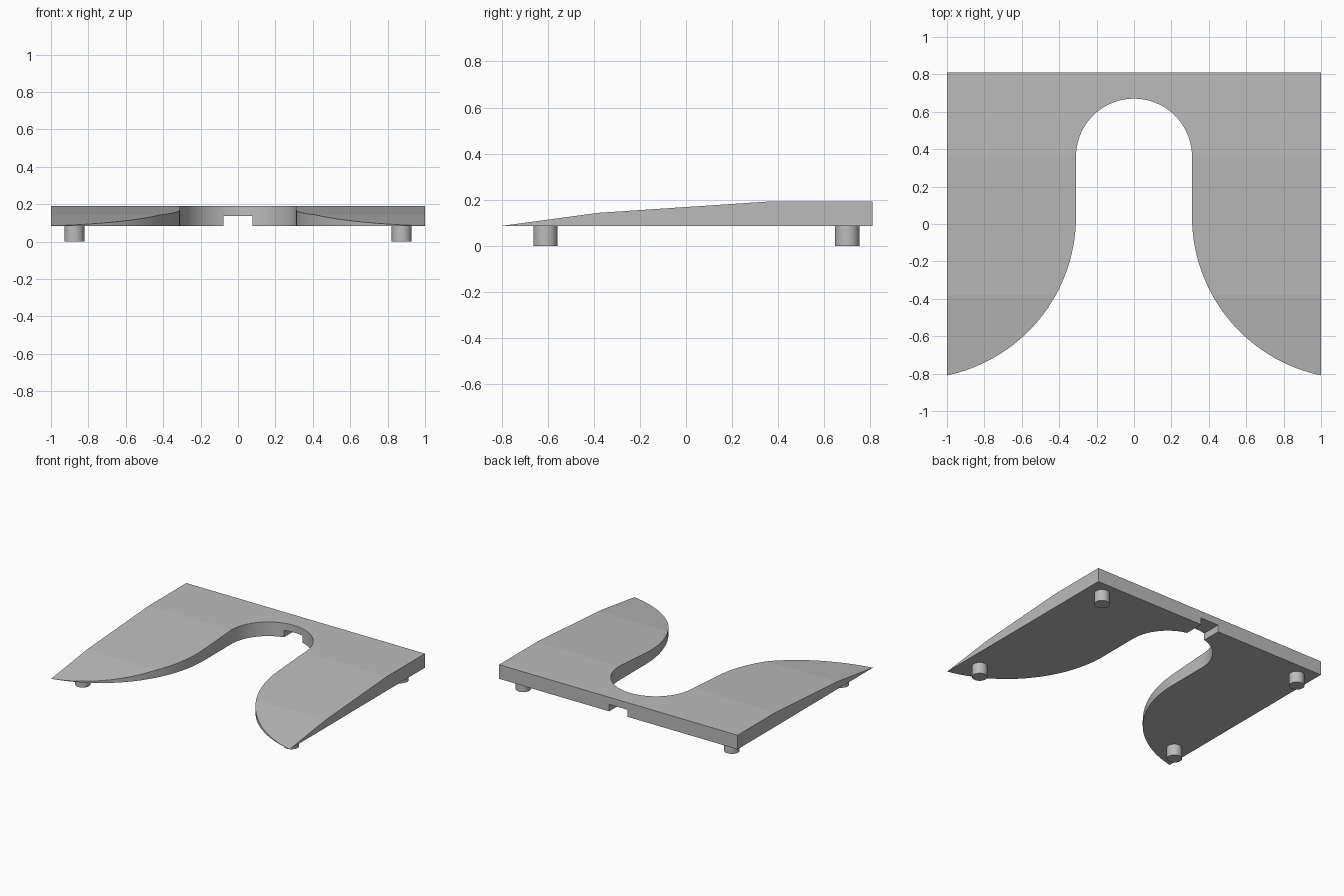
import bpy
import bmesh
from math import cos, sin, pi, radians

old = bpy.data.objects.get("Cube")
if old:
    bpy.data.objects.remove(old, do_unlink=True)

BASE = 0.085      # underside of the plate
BACK = 0.81       # rear edge
SLOT = 0.31       # half width of the slot

grey = bpy.data.materials.new("plain grey")
grey.use_nodes = True
colour = (0.5, 0.5, 0.5, 1)
grey.diffuse_color = colour
grey.node_tree.nodes["Principled BSDF"].inputs["Base Color"].default_value = colour


def prism(name, points, offset):
    """Extrude a closed 3D outline by an offset into a solid."""
    bm = bmesh.new()
    face = bm.faces.new([bm.verts.new(p) for p in points])
    ext = bmesh.ops.extrude_face_region(bm, geom=[face])
    moved = [v for v in ext["geom"] if isinstance(v, bmesh.types.BMVert)]
    bmesh.ops.translate(bm, verts=moved, vec=offset)
    bmesh.ops.recalc_face_normals(bm, faces=bm.faces)
    mesh = bpy.data.meshes.new(name)
    bm.to_mesh(mesh)
    bm.free()
    mesh.materials.append(grey)
    obj = bpy.data.objects.new(name, mesh)
    bpy.context.collection.objects.link(obj)
    return obj


def smooth(obj):
    bpy.ops.object.select_all(action='DESELECT')
    obj.select_set(True)
    bpy.context.view_layer.objects.active = obj
    bpy.ops.object.shade_smooth_by_angle(angle=radians(20))


# Wedge plate: side profile extruded across the width
profile = [(-BACK, BASE), (-0.38, 0.143), (0.36, 0.192), (BACK, 0.192), (BACK, BASE)]
plate = prism("wedge_plate", [(-1, y, z) for y, z in profile], (2, 0, 0))

# Slot outline: round end, straight sides, then arcs flaring to the front corners
R, flare_y, round_y = 0.868, 0.04, 0.36
steps = 32
right = [(SLOT * sin(a), round_y + SLOT * cos(a))
         for a in (pi / 2 * i / steps for i in range(steps + 1))]
right += [(SLOT + R - R * cos(a), flare_y - R * sin(a))
          for a in (radians(85) * i / steps for i in range(steps + 1))]
right.append((right[-1][0], -1))
outline = right + [(-x, y) for x, y in reversed(right[1:])]
slot = prism("slot_cutter", [(x, y, 0) for x, y in outline], (0, 0, 0.4))

# Cable notch under the rear edge
notch_shape = [(-0.077, 0.02), (0.077, 0.02), (0.077, 0.138), (-0.077, 0.138)]
notch = prism("notch_cutter", [(x, 0.5, z) for x, z in notch_shape], (0, 0.5, 0))

for cutter in (slot, notch):
    cut = plate.modifiers.new(cutter.name, 'BOOLEAN')
    cut.operation = 'DIFFERENCE'
    cut.solver = 'EXACT'
    cut.object = cutter
    cutter.hide_render = True
    cutter.hide_viewport = True
    cutter.display_type = 'WIRE'

# Bake the cuts so that smooth shading can follow the curved walls
bpy.context.view_layer.update()
graph = bpy.context.evaluated_depsgraph_get()
baked = bpy.data.meshes.new_from_object(plate.evaluated_get(graph))
plate.modifiers.clear()
plate.data = baked
for cutter in (slot, notch):
    bpy.data.objects.remove(cutter, do_unlink=True)
plate.data.shade_flat()
for poly in plate.data.polygons:
    # only the curved slot walls are smooth
    poly.use_smooth = abs(poly.normal.z) < 0.1 and abs(poly.normal.x) < 0.999
smooth(plate)
for poly in plate.data.polygons:
    if poly.normal.z > 0.5:
        poly.use_smooth = False

# Four round feet
for side, x in (("left", 0.875), ("right", -0.875)):
    for end, y in (("front", -0.61), ("rear", 0.70)):
        ring = [(x + 0.053 * cos(a), y + 0.053 * sin(a), 0)
                for a in (2 * pi * i / 32 for i in range(32))]
        smooth(prism(f"{end}_{side}_foot", ring, (0, 0, BASE + 0.002)))
